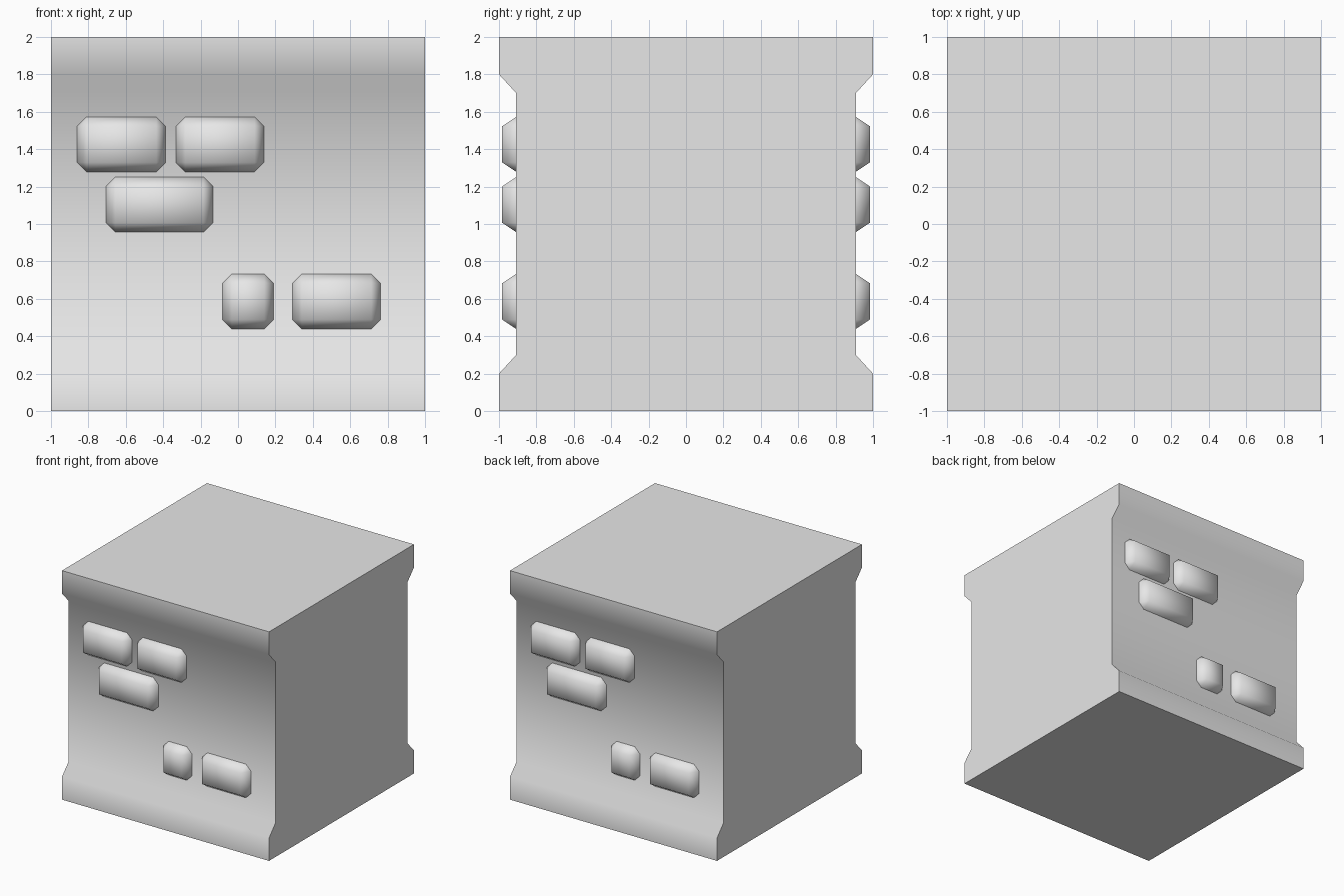
import bpy, bmesh, math
from mathutils import Matrix

cube = bpy.data.objects.get("Cube")
if cube:
    bpy.data.objects.remove(cube, do_unlink=True)

# One plain stone colour
stone = bpy.data.materials.new("grey_stone")
stone.use_nodes = True
colour = (0.8, 0.8, 0.8, 1)
stone.diffuse_color = colour
stone.node_tree.nodes["Principled BSDF"].inputs["Base Color"].default_value = colour


def finish(bm, name, angle):
    bmesh.ops.recalc_face_normals(bm, faces=bm.faces)
    mesh = bpy.data.meshes.new(name)
    bm.to_mesh(mesh)
    bm.free()
    mesh.materials.append(stone)
    obj = bpy.data.objects.new(name, mesh)
    bpy.context.collection.objects.link(obj)
    bpy.ops.object.select_all(action="DESELECT")
    obj.select_set(True)
    bpy.context.view_layer.objects.active = obj
    bpy.ops.object.shade_smooth_by_angle(angle=math.radians(angle))
    return obj


# Wall block: side profile with a plinth and a cornice, extruded along x
WALL = 0.908
half = [(1, 0), (1, 0.2), (WALL, 0.3), (WALL, 1.7), (1, 1.8), (1, 2)]
profile = half + [(-y, z) for y, z in reversed(half)]
bm = bmesh.new()
end = bm.faces.new([bm.verts.new((-1, y, z)) for y, z in profile])
extruded = bmesh.ops.extrude_face_region(bm, geom=[end], use_keep_orig=True)
moved = [v for v in extruded["geom"] if isinstance(v, bmesh.types.BMVert)]
bmesh.ops.translate(bm, verts=moved, vec=(2, 0, 0))
finish(bm, "wall_block", 60)

# Raised bricks: chamfered boxes, stretched in depth and sunk into the wall
CHAMFER, HEIGHT, DEPTH, STRETCH, FRONT = 0.05, 0.294, 0.15, 1.5, 0.983
bricks = [  # left x, right x, centre z
    (-0.86, -0.387, 1.426),
    (-0.332, 0.139, 1.426),
    (-0.706, -0.134, 1.104),
    (-0.083, 0.19, 0.586),
    (0.291, 0.762, 0.586),
]
for side, turn in (("front", 0), ("back", math.pi)):
    for i, (x0, x1, z) in enumerate(bricks, 1):
        bm = bmesh.new()
        bmesh.ops.create_cube(bm, size=1)
        bmesh.ops.scale(bm, verts=bm.verts, vec=(x1 - x0, DEPTH, HEIGHT))
        bmesh.ops.bevel(bm, geom=bm.edges[:], offset=CHAMFER, segments=1,
                        affect="EDGES", profile=0.5)
        bmesh.ops.scale(bm, verts=bm.verts, vec=(1, STRETCH, 1))
        place = Matrix.Translation(((x0 + x1) / 2, DEPTH * STRETCH / 2 - FRONT, z))
        bm.transform(Matrix.Rotation(turn, 4, "Z") @ place)
        finish(bm, f"{side}_brick_{i}", 60)
